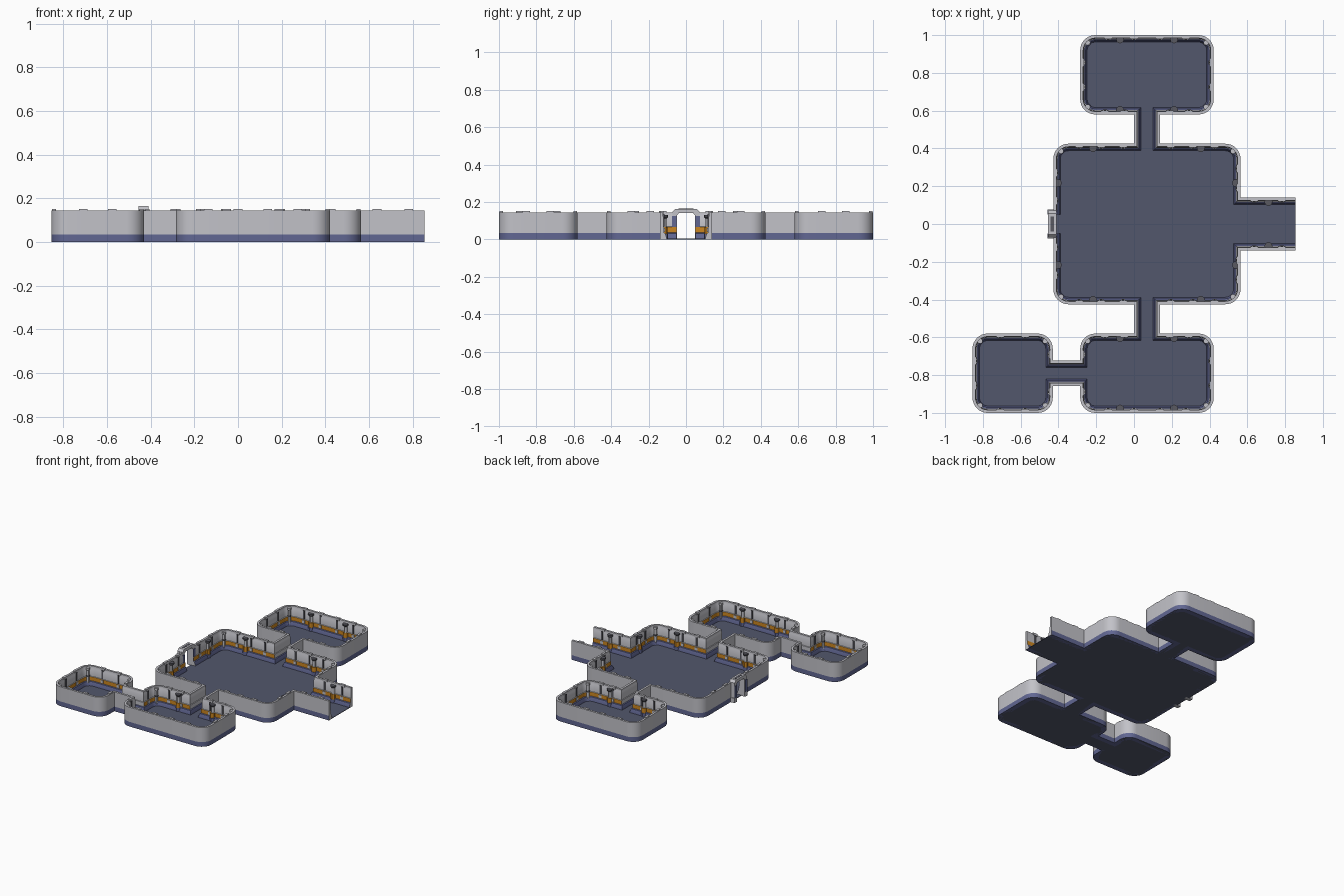
import bpy, bmesh, math
from mathutils import Vector, Matrix

if "Cube" in bpy.data.objects:
    bpy.data.objects.remove(bpy.data.objects["Cube"])

H = 0.145                      # wall height
R = 0.08                       # room corner radius


def material(name, rgb):
    m = bpy.data.materials.new(name)
    m.diffuse_color = (*rgb, 1)
    m.use_nodes = True
    m.node_tree.nodes["Principled BSDF"].inputs["Base Color"].default_value = m.diffuse_color
    return m


MATS = [material("light_grey", (0.54, 0.54, 0.58)),
        material("slate_blue", (0.12, 0.135, 0.29)),
        material("orange", (0.60, 0.24, 0.015)),
        material("floor_blue_grey", (0.085, 0.095, 0.15)),
        material("dark_grey", (0.10, 0.10, 0.12))]
GREY, BLUE, ORANGE, FLOOR, DARK = range(5)


def finish(name, bm, smooth=True):
    bmesh.ops.recalc_face_normals(bm, faces=bm.faces)
    me = bpy.data.meshes.new(name)
    bm.to_mesh(me)
    bm.free()
    ob = bpy.data.objects.new(name, me)
    bpy.context.collection.objects.link(ob)
    for m in MATS:
        me.materials.append(m)
    if smooth:
        bpy.ops.object.select_all(action='DESELECT')
        ob.select_set(True)
        bpy.context.view_layer.objects.active = ob
        bpy.ops.object.shade_smooth_by_angle(angle=math.radians(30))
    return ob


def paint(verts, mat):
    for f in {f for v in verts for f in v.link_faces}:
        f.material_index = mat


def cyl(bm, p, r, z0, z1, mat, r2=None, sides=12):
    g = bmesh.ops.create_cone(bm, cap_ends=True, segments=sides, radius1=r,
                              radius2=r if r2 is None else r2, depth=z1 - z0,
                              matrix=Matrix.Translation((p.x, p.y, (z0 + z1) / 2)))
    paint(g["verts"], mat)


def wall_box(bm, p, t, width, d0, d1, z0, z1, mat):
    """Box at wall point p, along tangent t, from depth d0 to d1 into the room."""
    c = p + Vector((-t.y, t.x)) * (d0 + d1) / 2
    mx = (Matrix.Translation((c.x, c.y, (z0 + z1) / 2))
          @ Matrix.Rotation(math.atan2(t.y, t.x), 4, 'Z')
          @ Matrix.Diagonal((width, d1 - d0, z1 - z0, 1)))
    paint(bmesh.ops.create_cube(bm, size=1, matrix=mx)["verts"], mat)


# Plan outline, anticlockwise; third value 1 marks a rounded corner
north = [(.855, .14, 0), (.564, .14, 0), (.564, .425, 1), (.137, .425, 0), (.137, .58, 0),
         (.422, .58, 1), (.422, 1, 1), (-.285, 1, 1), (-.285, .58, 1), (0, .58, 0),
         (0, .425, 0), (-.427, .425, 1), (-.427, .05, 0)]
south = [(x, -y, r) for x, y, r in reversed(north)]
south[5:5] = [(-.285, -.722, 0), (-.43, -.722, 0), (-.43, -.58, 1), (-.855, -.58, 1),
              (-.855, -1, 1), (-.43, -1, 1), (-.43, -.857, 0), (-.285, -.857, 0)]


def rounded(plan):
    """Replace marked corners by arcs; returns points and the arc centres' directions."""
    pts, corners = [], []
    for i, (x, y, r) in enumerate(plan):
        p = Vector((x, y))
        if not r:
            pts.append((p, False))
            continue
        a = (Vector(plan[i - 1][:2]) - p).normalized()
        b = (Vector(plan[i + 1][:2]) - p).normalized()
        c = p + (a + b) * R
        for k in range(9):
            w = k / 8 * math.pi / 2
            pts.append((c - b * R * math.cos(w) - a * R * math.sin(w), True))
        corners.append((p, a + b))
    return pts, corners


# Wall section: depth into the room, height, colour of the strip that follows
PROFILE = [(0, 0, BLUE), (0, .035, GREY), (0, H, GREY), (.016, H, GREY), (.016, .128, GREY),
           (.019, .122, GREY), (.019, .068, GREY), (.023, .066, ORANGE), (.023, .036, BLUE),
           (.029, .032, BLUE), (.037, .008, BLUE), (.037, 0, BLUE)]


def build_wall(name, pts):
    bm = bmesh.new()
    n = len(pts)
    rings = []
    for i, (p, _) in enumerate(pts):
        t1 = (p - pts[i - 1][0]).normalized() if i else None
        t2 = (pts[i + 1][0] - p).normalized() if i < n - 1 else t1
        t1 = t1 or t2
        n1, n2 = Vector((-t1.y, t1.x)), Vector((-t2.y, t2.x))
        m = (n1 + n2) / (1 + n1.dot(n2))
        rings.append([bm.verts.new((*(p + m * d), z)) for d, z, _ in PROFILE])
    for i in range(n - 1):
        passage = (not pts[i][1] and not pts[i + 1][1]
                   and (pts[i + 1][0] - pts[i][0]).length < .2)
        for j, (_, _, mat) in enumerate(PROFILE):
            k = (j + 1) % len(PROFILE)
            f = bm.faces.new((rings[i][j], rings[i + 1][j], rings[i + 1][k], rings[i][k]))
            f.material_index = GREY if passage and mat == ORANGE else mat
    for ring in (rings[0], rings[-1]):
        bm.faces.new(ring).material_index = GREY
    finish(name, bm)


paths = [rounded(north), rounded(south)]
build_wall("north_wall", paths[0][0])
build_wall("south_wall", paths[1][0])

# Floor slab over the whole plan
bm = bmesh.new()
loop = [bm.verts.new((p.x, p.y, 0)) for path in paths for p, _ in path[0]]
face = bm.faces.new(loop)
top = bmesh.ops.extrude_face_region(bm, geom=[face])
bmesh.ops.translate(bm, vec=(0, 0, .004), verts=[v for v in top["geom"]
                                                if isinstance(v, bmesh.types.BMVert)])
for f in bm.faces:
    f.material_index = FLOOR
finish("floor", bm, smooth=False)

# Clips on the wall rim and ribs on the inner panels
clips, ribs = bmesh.new(), bmesh.new()
for pts, _ in paths:
    for (p, ra), (q, rb) in zip(pts, pts[1:]):
        L = (q - p).length
        if L < .04 or (not ra and not rb and L < .2):
            continue
        t = (q - p).normalized()
        count = max(1, round(L / .13))
        for k in range(count):
            c = p + t * L * (k + .5) / count
            wall_box(clips, c, t, .04, .003, .021, .135, .151, GREY)
            wall_box(ribs, c, t, .012, .015, .024, .07, .136, DARK)
            wall_box(ribs, c, t, .022, .018, .027, .04, .062, GREY)
finish("rim_clips", clips, smooth=False)
finish("wall_ribs", ribs, smooth=False)

# Pillars in the rounded room corners
bm = bmesh.new()
for _, corners in paths:
    for p, d in corners:
        c = p + d * .04
        cyl(bm, c, .017, 0, .02, BLUE, .013)
        cyl(bm, c, .010, .02, .115, GREY)
        cyl(bm, c, .013, .07, .08, DARK)
        cyl(bm, c, .010, .115, .122, GREY, .014)
        cyl(bm, c, .014, .122, .135, GREY)
finish("corner_pillars", bm)

# Half columns along the straight walls
spots = []
for s in (1, -1):
    for x in (-.217, .354):
        spots.append((x, s * (.425 - .023)))
    for x in (-.427 + .023, .564 - .023):
        spots.append((x, s * .217))
    for x in (-.074, .212):
        spots += [(x, s * (1 - .023)), (x, s * (.58 + .023))]
    spots.append((.712, s * (.14 - .023)))
bm = bmesh.new()
for spot in spots:
    c = Vector(spot)
    cyl(bm, c, .021, 0, .03, BLUE)
    cyl(bm, c, .018, .03, .066, ORANGE)
    cyl(bm, c, .012, .066, .112, GREY)
    cyl(bm, c, .013, .112, .12, DARK, .021)
    cyl(bm, c, .021, .12, .13, DARK)
finish("half_columns", bm)

# Door frame: chamfered arch standing across the west wall
bm = bmesh.new()
half_out = [(.072, 0), (.072, .147), (.056, .164)]
half_in = [(.048, 0), (.048, .130), (.038, .141)]
outline = (half_out + [(-y, z) for y, z in reversed(half_out)]
           + [(-y, z) for y, z in half_in] + list(reversed(half_in)))
front = bm.faces.new([bm.verts.new((-.455, y, z)) for y, z in outline])
ext = bmesh.ops.extrude_face_region(bm, geom=[front])
bmesh.ops.translate(bm, vec=(.045, 0, 0), verts=[v for v in ext["geom"]
                                                if isinstance(v, bmesh.types.BMVert)])
finish("door_frame", bm, smooth=False)

# Blue jamb plates, feet and top slot of the door frame
bm = bmesh.new()
up = Vector((0, 1))
for s in (1, -1):
    for x in (-.459, -.410):
        wall_box(bm, Vector((x + .004, s * .062)), up, .024, 0, .004, .035, .125, BLUE)
    wall_box(bm, Vector((-.402, s * .064)), up, .028, 0, .056, 0, .035, GREY)
wall_box(bm, Vector((-.424, 0)), up, .08, 0, .018, .16, .1655, DARK)
finish("door_trim", bm, smooth=False)
